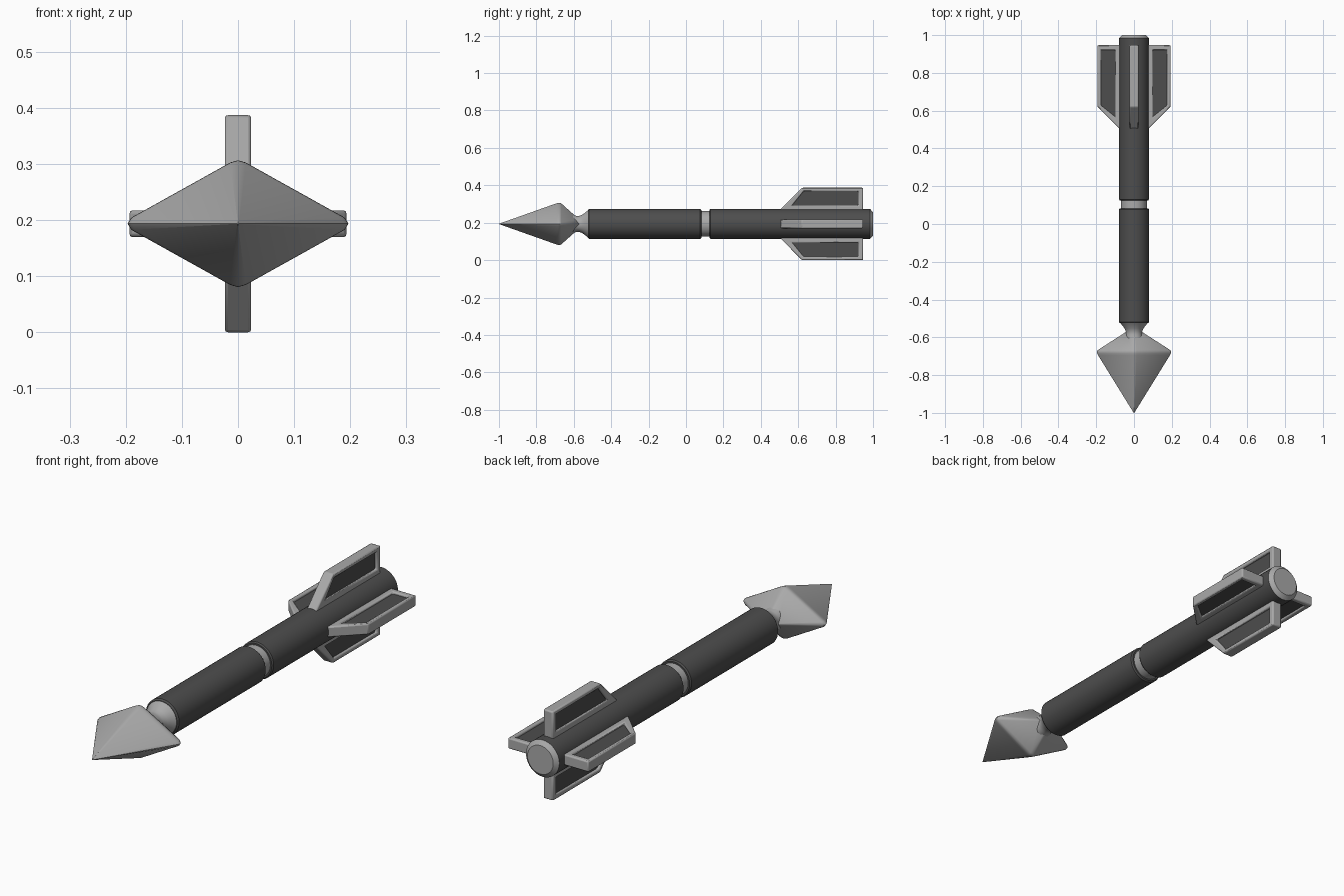
import bpy, bmesh, math
from mathutils import Matrix

if "Cube" in bpy.data.objects:
    bpy.data.objects.remove(bpy.data.objects["Cube"])

ZC = 0.1935  # height of the long axis


def material(name, v):
    m = bpy.data.materials.new(name)
    m.diffuse_color = (v, v, v, 1)
    m.use_nodes = True
    m.node_tree.nodes["Principled BSDF"].inputs["Base Color"].default_value = m.diffuse_color
    return m


LIGHT = material("light grey", 0.40)
DARK = material("dark grey", 0.075)


def finish(name, bm, mat, angle=35, bevel=0):
    bmesh.ops.recalc_face_normals(bm, faces=bm.faces)
    me = bpy.data.meshes.new(name)
    bm.to_mesh(me)
    bm.free()
    me.materials.append(mat)
    ob = bpy.data.objects.new(name, me)
    bpy.context.collection.objects.link(ob)
    bpy.ops.object.select_all(action='DESELECT')
    ob.select_set(True)
    bpy.context.view_layer.objects.active = ob
    if bevel:
        b = ob.modifiers.new("bevel", 'BEVEL')
        b.width, b.segments, b.limit_method = bevel, 2, 'ANGLE'
    bpy.ops.object.shade_smooth_by_angle(angle=math.radians(angle))
    return ob


def loft(name, section, rings, mat, angle=35):
    """Skin a closed (x, z) section along y; rings are (y, scale)."""
    bm = bmesh.new()
    loops = [[bm.verts.new((x * s, y, ZC + z * s)) for x, z in section] for y, s in rings]
    n = len(section)
    for a, b in zip(loops, loops[1:]):
        for i in range(n):
            bm.faces.new((a[i], a[(i + 1) % n], b[(i + 1) % n], b[i]))
    bm.faces.new(loops[0])
    bm.faces.new(loops[-1])
    return finish(name, bm, mat, angle)


circle = [(math.cos(math.tau * i / 40), math.sin(math.tau * i / 40)) for i in range(40)]

# Diamond arrow head with softened corners
q = [(0.197, 0), (0.190, 0.011), (0.014, 0.109), (0, 0.113)]
half = q + [(-x, z) for x, z in q[-2::-1]]
diamond = half + [(x, -z) for x, z in half[-2:0:-1]]
loft("arrow_head", diamond,
     [(-1.0, 0.008), (-0.695, 0.965), (-0.684, 0.995), (-0.675, 1.0), (-0.667, 0.97), (-0.572, 0.22)],
     LIGHT, 45)

# Shaft parts, turned around the long axis
loft("neck", circle, [(-0.61, 0.05), (-0.585, 0.043), (-0.57, 0.043), (-0.553, 0.05),
                      (-0.532, 0.066), (-0.525, 0.072), (-0.51, 0.072)], LIGHT)
loft("front_shaft", circle, [(-0.525, 0.074), (-0.518, 0.08), (0.076, 0.08), (0.082, 0.075)], DARK)
loft("middle_ring", circle, [(0.07, 0.068), (0.14, 0.068)], LIGHT)
loft("rear_shaft", circle, [(0.125, 0.075), (0.131, 0.08), (0.984, 0.08)], DARK)
loft("tail_cap", circle, [(0.97, 0.079), (0.984, 0.08), (1.0, 0.062)], LIGHT)

# Fin outlines as (y, radius)
outer = [(0.50, 0.072), (0.62, 0.1935), (0.947, 0.1935), (0.947, 0.072)]
inner = [(0.567, 0.099), (0.629, 0.175), (0.922, 0.175), (0.922, 0.099)]


def place(bm, k):
    bmesh.ops.rotate(bm, verts=bm.verts, cent=(0, 0, 0), matrix=Matrix.Rotation(k * math.pi / 2, 3, 'Y'))
    bmesh.ops.translate(bm, verts=bm.verts, vec=(0, 0, ZC))


for k, side in enumerate(("top", "right", "bottom", "left")):
    # Light frame around the opening
    bm = bmesh.new()
    t = 0.0235
    o = [[bm.verts.new((s * t, y, r)) for y, r in outer] for s in (-1, 1)]
    p = [[bm.verts.new((s * t, y, r)) for y, r in inner] for s in (-1, 1)]
    for i in range(4):
        j = (i + 1) % 4
        for s in (0, 1):
            bm.faces.new((o[s][i], o[s][j], p[s][j], p[s][i]))
        for g in (o, p):
            bm.faces.new((g[0][i], g[0][j], g[1][j], g[1][i]))
    place(bm, k)
    finish(side + "_fin_frame", bm, LIGHT, 35, 0.006)

    # Dark recessed panel
    bm = bmesh.new()
    w = [[bm.verts.new((s * 0.013, y + (0.745 - y) * -0.02, r)) for y, r in inner] for s in (-1, 1)]
    bm.faces.new(w[0])
    bm.faces.new(w[1])
    for i in range(4):
        j = (i + 1) % 4
        bm.faces.new((w[0][i], w[0][j], w[1][j], w[1][i]))
    place(bm, k)
    finish(side + "_fin_panel", bm, DARK)
